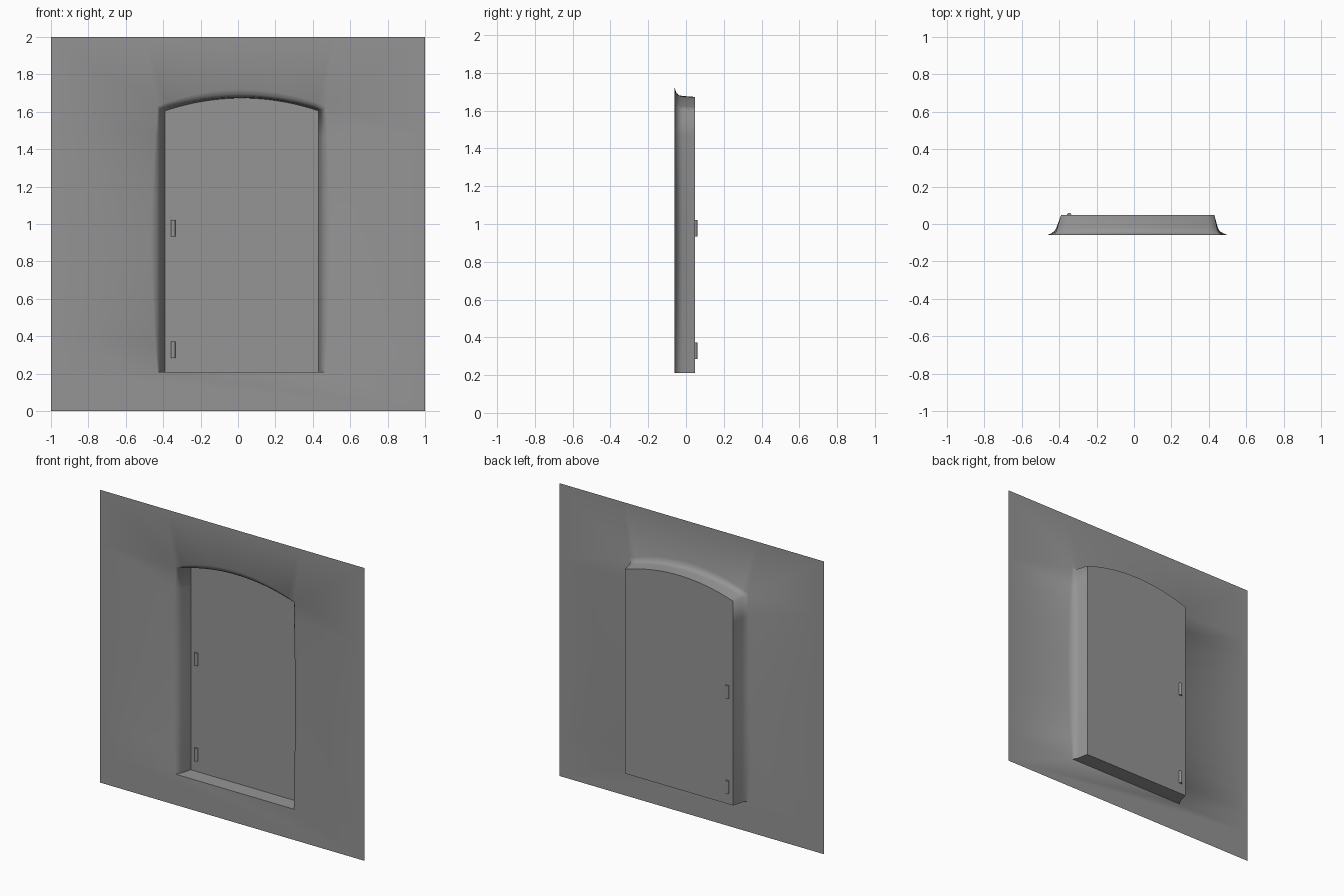
import bpy, bmesh, math

if "Cube" in bpy.data.objects:
    bpy.data.objects.remove(bpy.data.objects["Cube"])

WALL_Y, DOOR_Y, SILL_Z = -0.06, 0.047, 0.21
NS, NA = 10, 20            # steps along each jamb and along the arch

grey = bpy.data.materials.new("stone_grey")
grey.diffuse_color = (0.3, 0.3, 0.3, 1)
grey.use_nodes = True
grey.node_tree.nodes["Principled BSDF"].inputs["Base Color"].default_value = grey.diffuse_color


def make_object(name, bm):
    me = bpy.data.meshes.new(name)
    bm.to_mesh(me)
    bm.free()
    me.materials.append(grey)
    ob = bpy.data.objects.new(name, me)
    bpy.context.collection.objects.link(ob)
    return ob


def contour(left, right, spring, rise, y, swell):
    """Left jamb upwards, arch, right jamb downwards; jambs swell below mid height."""
    pts = []
    for i in range(NS + 1):
        t = i / NS
        s = swell * math.sin(math.pi * t)
        pts.append((left - s, y, SILL_Z + (spring - SILL_Z) * t))
    for i in range(1, NA):
        t = i / NA
        pts.append((left + (right - left) * t, y, spring + rise * 4 * t * (1 - t)))
    for i in range(NS, -1, -1):
        t = i / NS
        s = swell * math.sin(math.pi * t)
        pts.append((right + s, y, SILL_Z + (spring - SILL_Z) * t))
    return pts


# Wall with rounded reveal flowing into the opening
bm = bmesh.new()
profiles = [contour(-0.39, 0.43, 1.605, 0.068, DOOR_Y, 0),
            contour(-0.41, 0.443, 1.61, 0.068, -0.02, 0.005),
            contour(-0.416, 0.448, 1.612, 0.07, -0.038, 0.01),
            contour(-0.423, 0.458, 1.618, 0.075, -0.05, 0.02),
            contour(-0.43, 0.468, 1.63, 0.09, WALL_Y, 0.035)]
rings = [[bm.verts.new(p) for p in prof] for prof in profiles]
for a, b in zip(rings, rings[1:]):
    for i in range(len(a) - 1):
        bm.faces.new((a[i], a[i + 1], b[i + 1], b[i]))

lip = rings[-1]
cl, cr = NS, NS + NA       # corner indices of the arch
left = [bm.verts.new((-1, WALL_Y, v.co.z)) for v in lip[:cl + 1]]
top = [bm.verts.new((-0.55 + 1.06 * i / NA, WALL_Y, 2)) for i in range(NA + 1)]
right = [bm.verts.new((1, WALL_Y, v.co.z)) for v in lip[cr:]]


def strip(inner, outer):
    for i in range(len(inner) - 1):
        bm.faces.new((inner[i], inner[i + 1], outer[i + 1], outer[i]))


strip(lip[:cl + 1], left)
strip(lip[cl:cr + 1], top)
strip(lip[cr:], right)
bm.faces.new((lip[cl], top[0], bm.verts.new((-1, WALL_Y, 2)), left[-1]))
bm.faces.new((lip[cr], right[0], bm.verts.new((1, WALL_Y, 2)), top[-1]))

# Wall below the sill
low_l, low_r = bm.verts.new((-1, WALL_Y, 0)), bm.verts.new((1, WALL_Y, 0))
bm.faces.new((low_l, left[0], lip[0], lip[-1], right[-1], low_r))

# Flat sill
sill = bm.faces.new([r[0] for r in rings] + [r[-1] for r in reversed(rings)])
for f in bm.faces:
    f.smooth = True
sill.smooth = False
for e in sill.edges:
    e.smooth = False
bmesh.ops.recalc_face_normals(bm, faces=bm.faces)
if sum(f.normal.y * f.calc_area() for f in bm.faces) > 0:
    bmesh.ops.reverse_faces(bm, faces=bm.faces)
make_object("wall_with_reveal", bm)

# Flat arched door panel closing the recess
bm = bmesh.new()
door = bm.faces.new([bm.verts.new(p) for p in profiles[0]])
bm.normal_update()
if door.normal.y > 0:
    door.normal_flip()
make_object("door_panel", bm)

# Hinge barrels set through the door
for name, z in (("lower_hinge", 0.328), ("upper_hinge", 0.978)):
    bpy.ops.mesh.primitive_cylinder_add(vertices=16, radius=0.012, depth=0.088,
                                        location=(-0.347, DOOR_Y + 0.001, z))
    ob = bpy.context.object
    ob.name = name
    ob.data.materials.append(grey)
    bpy.ops.object.shade_smooth_by_angle()
